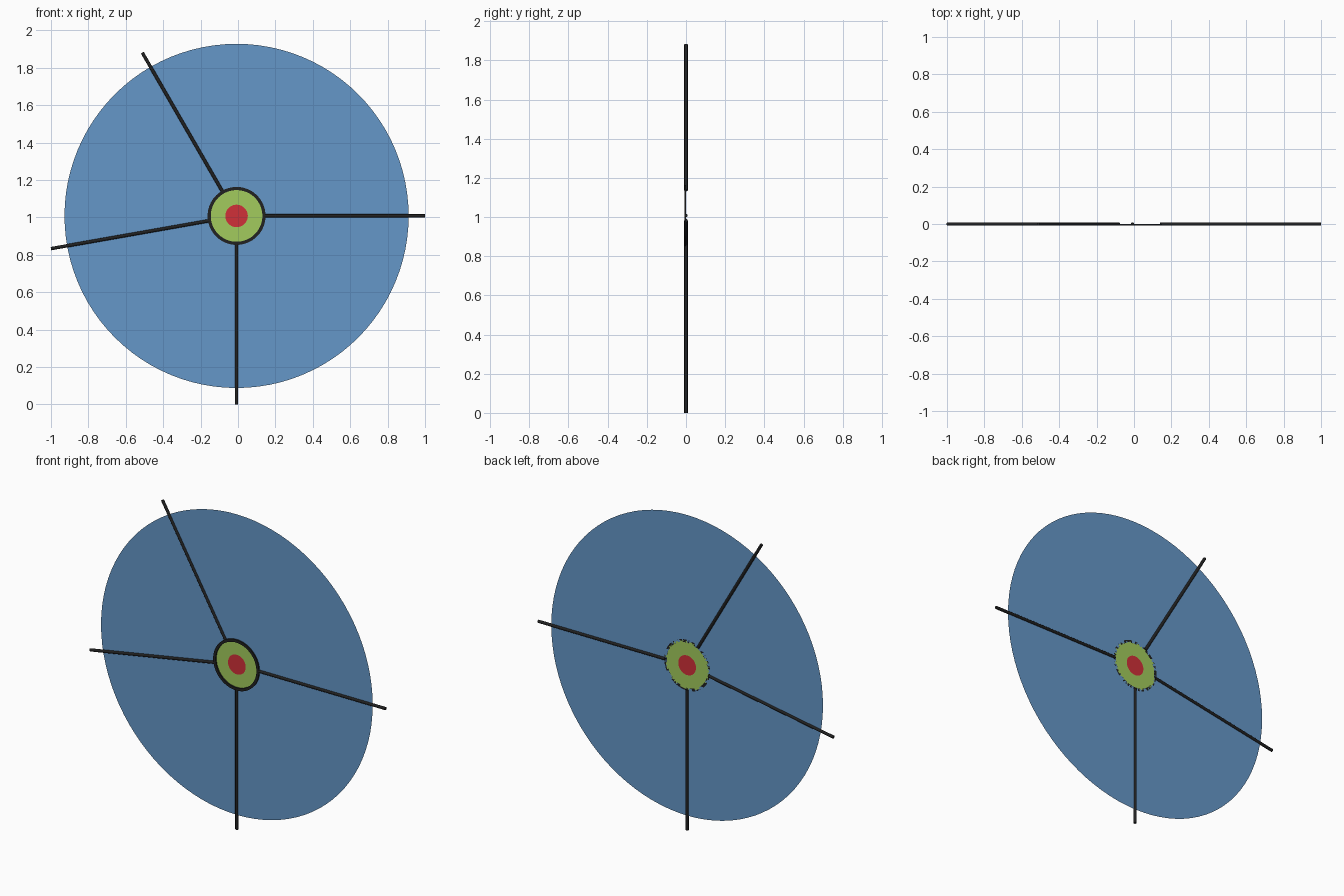
import bpy, bmesh, math
from mathutils import Vector, Matrix

if "Cube" in bpy.data.objects:
    bpy.data.objects.remove(bpy.data.objects["Cube"])

CX, CZ = -0.0077, 1.0077      # hub centre
REACH = 1.0077                # spoke tip radius
TO_FRONT = Matrix.Translation((CX, 0, CZ)) @ Matrix.Rotation(math.radians(90), 4, 'X')


def material(name, color):
    mat = bpy.data.materials.new(name)
    mat.diffuse_color = color
    mat.use_nodes = True
    mat.node_tree.nodes["Principled BSDF"].inputs["Base Color"].default_value = mat.diffuse_color
    return mat


blue = material("blue", (0.13, 0.31, 0.58, 1))
green = material("green", (0.36, 0.60, 0.11, 1))
red = material("red", (0.63, 0.03, 0.04, 1))
black = material("black", (0.015, 0.015, 0.015, 1))


def add_object(name, bm, mat):
    mesh = bpy.data.meshes.new(name)
    bm.to_mesh(mesh)
    bm.free()
    mesh.materials.append(mat)
    obj = bpy.data.objects.new(name, mesh)
    bpy.context.collection.objects.link(obj)
    return obj


def lathe(name, profile, mat, closed=False, steps=96):
    """Spin (radius, height) points round the hub axis; height points to the front."""
    bm = bmesh.new()
    verts = [bm.verts.new((r, 0, h)) for r, h in profile]
    edges = [bm.edges.new(p) for p in zip(verts, verts[1:])]
    if closed:
        edges.append(bm.edges.new((verts[-1], verts[0])))
    bmesh.ops.spin(bm, geom=verts + edges, cent=(0, 0, 0), axis=(0, 0, 1),
                   angle=math.tau, steps=steps, use_merge=True)
    bmesh.ops.remove_doubles(bm, verts=bm.verts, dist=1e-5)
    bmesh.ops.recalc_face_normals(bm, faces=bm.faces)
    bm.transform(TO_FRONT)
    return add_object(name, bm, mat)


# Flat nested sheets: large disc, inner band and centre spot
lathe("large_disc", [(0.14, 0), (0.92, 0)], blue)
lathe("inner_band", [(0.06, 0), (0.147, 0)], green)
lathe("centre_spot", [(0.0, 0), (0.06, 0)], red)

# Raised ring round the inner band, standing on the front face
lathe("hub_ring", [(0.138, 0), (0.155, 0), (0.155, 0.008), (0.138, 0.008)], black, closed=True)

# Four round spokes radiating past the rim
for name, deg in (("right_spoke", 0), ("upper_spoke", 120), ("left_spoke", 190), ("lower_spoke", 270)):
    bm = bmesh.new()
    start = 0.148
    bmesh.ops.create_cone(bm, cap_ends=True, segments=12, radius1=0.009, radius2=0.009,
                          depth=REACH - start)
    a = math.radians(deg)
    direction = Vector((math.cos(a), 0, math.sin(a)))
    turn = direction.to_track_quat('Z', 'Y').to_matrix().to_4x4()
    bm.transform(Matrix.Translation(Vector((CX, 0, CZ)) + direction * (REACH + start) / 2) @ turn)
    for f in bm.faces:
        f.smooth = len(f.verts) == 4
    add_object(name, bm, black)
